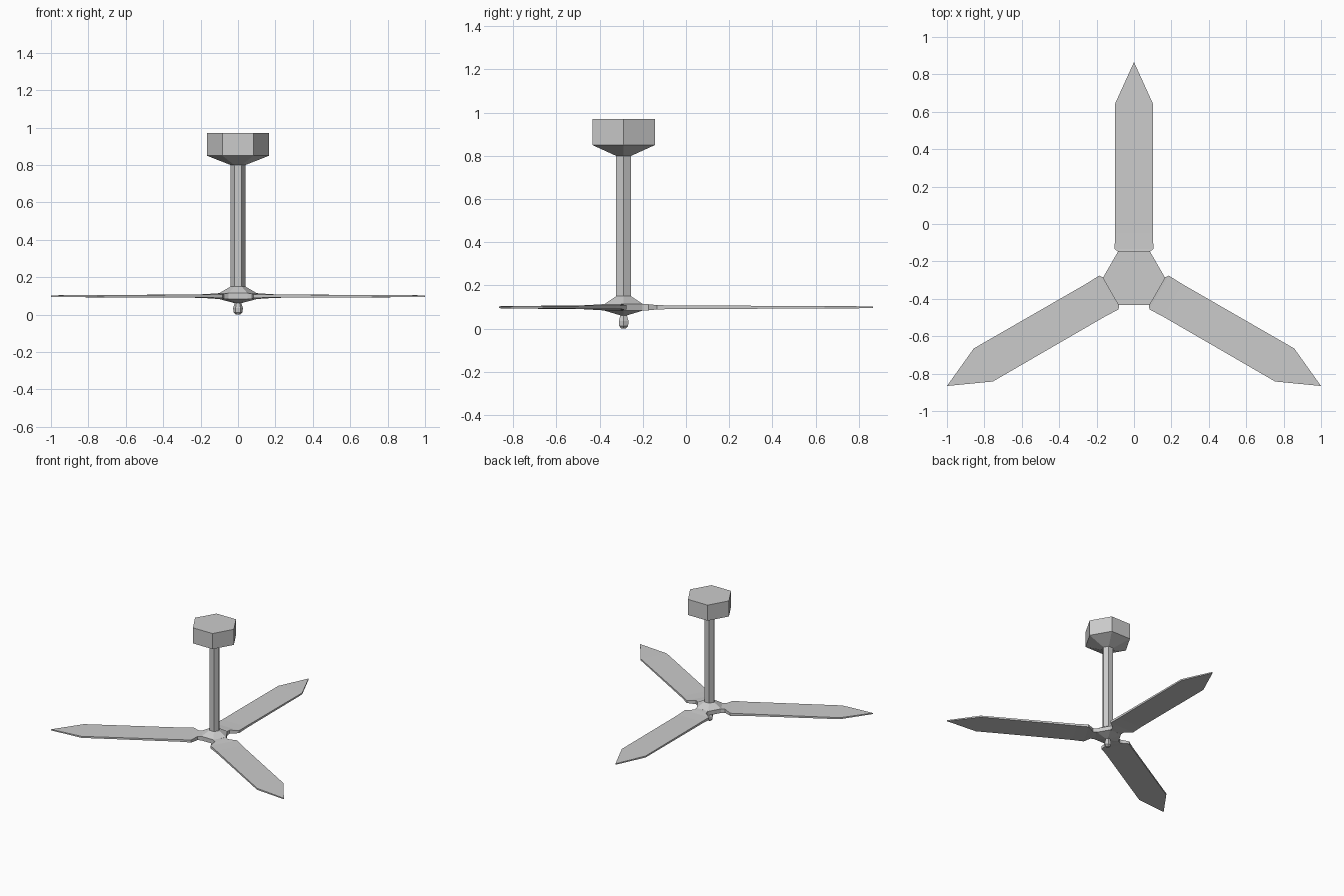
import bpy, bmesh
from math import radians, cos, sin, pi
from mathutils import Matrix

if "Cube" in bpy.data.objects:
    bpy.data.objects.remove(bpy.data.objects["Cube"])

CY = -0.2887          # fan axis position on y
TIP = 1.1547          # blade tip radius, gives a 2 unit span
BLADE_Z = 0.099


def finish(bm, name, mat=None):
    bmesh.ops.recalc_face_normals(bm, faces=bm.faces)
    me = bpy.data.meshes.new(name)
    bm.to_mesh(me)
    bm.free()
    ob = bpy.data.objects.new(name, me)
    bpy.context.collection.objects.link(ob)
    ob.matrix_world = mat or Matrix.Translation((0, CY, 0))
    return ob


def hex_lathe(name, profile):
    """Closed six-sided body from (radius, z) pairs."""
    bm = bmesh.new()
    rings = [[bm.verts.new((r * cos(i * pi / 3), r * sin(i * pi / 3), z))
              for i in range(6)] for r, z in profile]
    for a, b in zip(rings, rings[1:]):
        for i in range(6):
            j = (i + 1) % 6
            bm.faces.new((a[i], a[j], b[j], b[i]))
    bm.faces.new(rings[0])
    bm.faces.new(rings[-1])
    return finish(bm, name)


def blade(name, angle):
    """Flat blade along +x from (radius, half width, half thickness) stations."""
    stations = [(0.08, 0.05, 0.016), (0.115, 0.05, 0.014), (0.155, 0.104, 0.01),
                (0.24, 0.101, 0.008), (0.93, 0.102, 0.006)]
    bm = bmesh.new()
    rings = [[bm.verts.new((x, s * w, t * h)) for s, t in
              ((-1, -1), (1, -1), (1, 1), (-1, 1))] for x, w, h in stations]
    for a, b in zip(rings, rings[1:]):
        for i in range(4):
            j = (i + 1) % 4
            bm.faces.new((a[i], a[j], b[j], b[i]))
    bm.faces.new(rings[0])
    # pointed end
    lo, hi = (bm.verts.new((TIP, 0, z)) for z in (-0.004, 0.004))
    a, b, c, d = rings[-1]
    bm.faces.new((a, b, lo))
    bm.faces.new((c, d, hi))
    bm.faces.new((b, c, hi, lo))
    bm.faces.new((d, a, lo, hi))
    mat = Matrix.Translation((0, CY, BLADE_Z)) @ Matrix.Rotation(radians(angle), 4, 'Z')
    return finish(bm, name, mat)


# ceiling mount, rod, hub and finial on one axis
hex_lathe("ceiling_canopy", [(0.04, 0.80), (0.167, 0.85), (0.167, 0.971)])
hex_lathe("down_rod", [(0.04, 0.14), (0.04, 0.81)])
hex_lathe("hub", [(0.02, 0.062), (0.1, 0.083), (0.1, 0.115), (0.04, 0.15)])
hex_lathe("finial", [(0.012, 0.0), (0.024, 0.012), (0.026, 0.035), (0.016, 0.066)])

# three blades growing from alternate hub faces
for k in range(3):
    blade(f"blade_{k + 1}", 90 + 120 * k)
